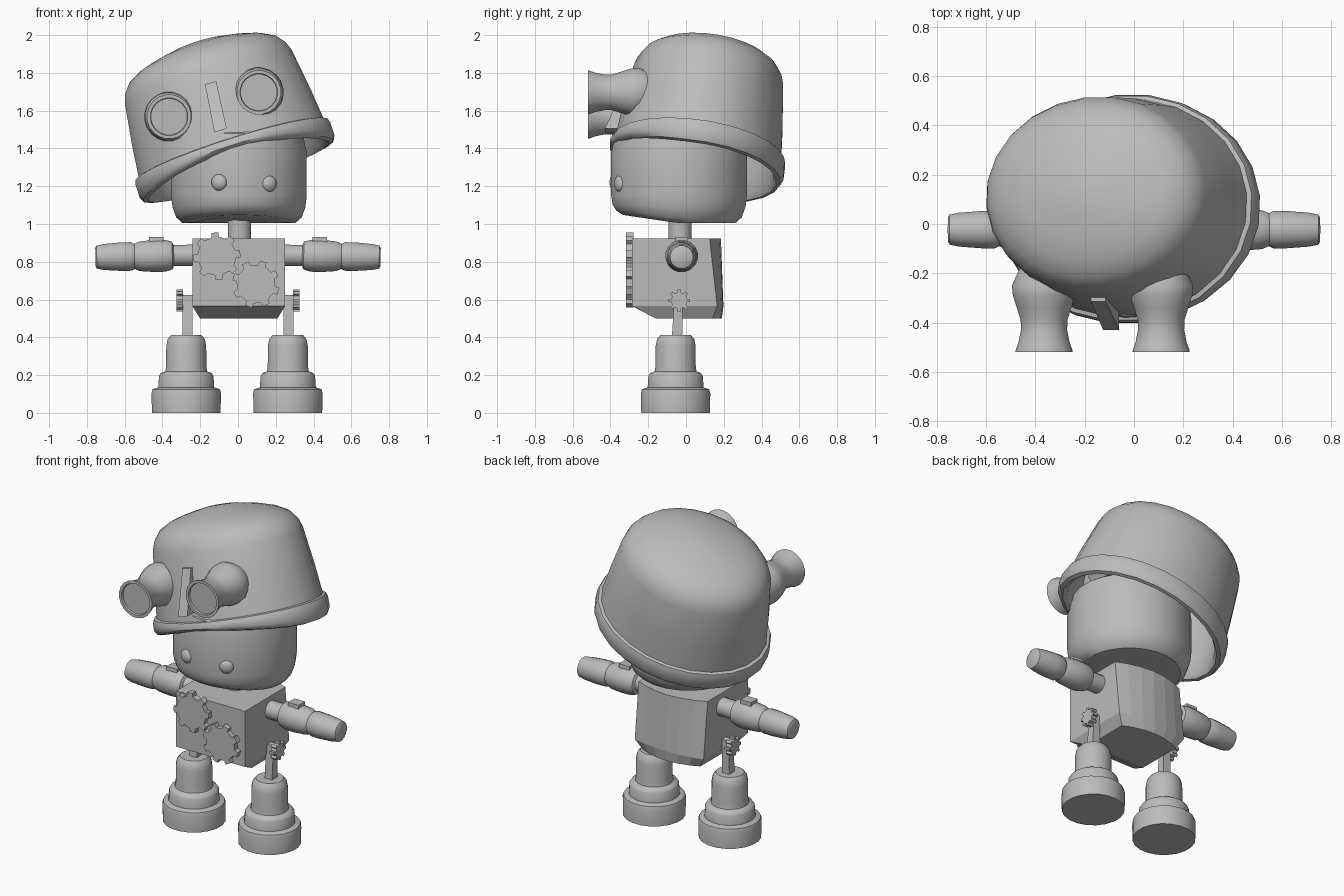
import bpy, bmesh, math
from mathutils import Matrix, Vector

if "Cube" in bpy.data.objects:
    bpy.data.objects.remove(bpy.data.objects["Cube"])

grey = bpy.data.materials.new("metal grey")
grey.diffuse_color = (0.5, 0.5, 0.5, 1)
grey.use_nodes = True
grey.node_tree.nodes["Principled BSDF"].inputs["Base Color"].default_value = grey.diffuse_color
X_AXIS = Matrix.Rotation(math.radians(90), 4, 'Y')     # local z -> +x
FRONT = Matrix.Rotation(math.radians(90), 4, 'X')      # local z -> -y


def finish(name, bm, mat=Matrix(), smooth=True):
    bmesh.ops.transform(bm, matrix=mat, verts=bm.verts)
    bmesh.ops.recalc_face_normals(bm, faces=bm.faces)
    me = bpy.data.meshes.new(name)
    bm.to_mesh(me)
    bm.free()
    me.materials.append(grey)
    ob = bpy.data.objects.new(name, me)
    bpy.context.collection.objects.link(ob)
    if smooth:
        bpy.ops.object.select_all(action='DESELECT')
        ob.select_set(True)
        bpy.context.view_layer.objects.active = ob
        bpy.ops.object.shade_smooth_by_angle(angle=math.radians(40))
    return ob


def loft(bm, rings, cap=True):
    vs = [[bm.verts.new(p) for p in r] for r in rings]
    n = len(vs[0])
    for a, b in zip(vs, vs[1:]):
        for i in range(n):
            j = (i + 1) % n
            bm.faces.new((a[i], a[j], b[j], b[i]))
    if cap:
        bm.faces.new(vs[0][::-1])
        bm.faces.new(vs[-1])


def lathe(name, profile, mat=Matrix(), segs=20, sy=1.0, warp=None):
    """Revolve (radius, height) pairs about local z."""
    bm = bmesh.new()
    rings = []
    for r, h in profile:
        ring = []
        for i in range(segs):
            a = 2 * math.pi * (i + 0.5) / segs
            p = Vector((r * math.cos(a), r * sy * math.sin(a), h))
            ring.append(warp(p) if warp else p)
        rings.append(ring)
    loft(bm, rings)
    return finish(name, bm, mat)


def gear(name, radius, root, thick, mat, teeth=8):
    bm = bmesh.new()
    ring = []
    for t in range(teeth):
        for f, r in ((-.25, root), (-.19, radius), (.19, radius), (.25, root)):
            a = 2 * math.pi * (t + f) / teeth
            ring.append((r * math.cos(a), r * math.sin(a)))
    loft(bm, [[(x, y, z) for x, y in ring] for z in (0, thick)])
    return finish(name, bm, mat, False)


def block(name, bottom, top, z0, z1):
    """Tapered block from two (x0, x1, y0, y1) rectangles."""
    bm = bmesh.new()
    loft(bm, [[(a, c, z), (b, c, z), (b, d, z), (a, d, z)]
              for (a, b, c, d), z in ((bottom, z0), (top, z1))])
    return finish(name, bm, smooth=False)


# body: box with bowed back and tapered underside
def footprint(w, front, side_back, back, z):
    pts = [(-w, front), (w, front), (w, side_back)]
    pts += [(w * f, back - (back - side_back) * abs(f) ** 2) for f in (.7, .35, 0, -.35, -.7)]
    return [(x + .004, y, z) for x, y in pts + [(-w, side_back)]]


bm = bmesh.new()
loft(bm, [footprint(.205, -.16, .14, .19, .5),
          footprint(.245, -.285, .165, .198, .565),
          footprint(.245, -.285, .125, .185, .922)])
finish("body", bm, smooth=False)

# chest gears
for i, (x, z, turn) in enumerate(((-.112, .83, 0), (.095, .682, 22))):
    gear(f"chest_gear_{i}", .126, .103, .04,
         Matrix.Translation((x, -.277, z)) @ FRONT @ Matrix.Rotation(math.radians(turn + 5), 4, 'Z'))

# neck
lathe("neck", [(.062, .9), (.062, 1.08)], Matrix.Translation((.007, -.032, 0)), 16)


# head with underside raised at the front
def raise_front(p):
    if p.z < 1.12:
        p.z += .055 * max(0, -p.y / .36) * (1.12 - p.z) / .12
    return p


lathe("head", [(.24, 1.004), (.30, 1.004), (.335, 1.035), (.355, 1.09), (.362, 1.15),
               (.362, 1.38), (.34, 1.48), (.27, 1.53)],
      Matrix.Translation((.005, -.037, 0)), 24, warp=raise_front)

# face studs
for i, (x, y, z) in enumerate(((-.1, -.378, 1.22), (.165, -.352, 1.213))):
    bm = bmesh.new()
    bmesh.ops.create_uvsphere(bm, u_segments=16, v_segments=10, radius=.043)
    finish(f"face_stud_{i}", bm, Matrix.Translation((x, y, z)) @
           Matrix.Rotation(x * 2.6, 4, 'Z') @ Matrix.Diagonal((1, .6, 1, 1)))

# helmet frame: tilted down to one side and slightly to the back
up = Vector((-.32, .14, 1)).normalized()
side = Vector((1, 0, .32)).normalized()
fwd = up.cross(side)
tilt = Matrix.Translation((-.01, .055, 1.32)) @ Matrix((side, fwd, up)).transposed().to_4x4()


# helmet shell with rolled brim, brim thinner at the front
def thin_front(p):
    if p.z < .06:
        f = max(0, -p.y / .47) ** 2
        p.z += .7 * f * (.06 - p.z)
    return p


lathe("helmet", [(.05, .50), (.30, .47), (.42, .40), (.475, .10), (.485, -.02), (.505, -.045),
                 (.53, -.04), (.546, -.01), (.546, .05), (.537, .075), (.518, .08), (.50, .25),
                 (.468, .48), (.45, .53), (.41, .58), (.34, .618), (.25, .645), (.13, .67), (.03, .68)],
      tilt, 24, .86, thin_front)

# nose wedge on the helmet
bm = bmesh.new()
loft(bm, [[(-.125, -.43, 1.485), (-.06, -.43, 1.505), (-.06, -.33, 1.505), (-.125, -.33, 1.485)],
          [(-.175, -.315, 1.74), (-.115, -.315, 1.755), (-.115, -.25, 1.755), (-.175, -.25, 1.74)]])
finish("nose_ridge", bm, smooth=False)

# flared goggle eyes
for i, (x, z) in enumerate(((-.365, 1.568), (.11, 1.697))):
    lathe(f"goggle_{i}", [(.10, .18), (.132, .25), (.128, .29), (.112, .34), (.096, .39), (.095, .43),
                          (.105, .48), (.116, .51), (.118, .52), (.1, .52), (.097, .508)],
          Matrix.Translation((x, 0, z)) @ FRONT)

# arms, legs and feet, once per side
for label, s in (("left", -1), ("right", 1)):
    arm = (Matrix.Translation((0, -.023, .84)) @ Matrix.Diagonal((s, 1, 1, 1)) @
           Matrix.Rotation(math.radians(1.2), 4, 'Y') @ X_AXIS)
    lathe(f"{label}_arm", [(.057, .2), (.057, .34), (.075, .348), (.086, .385), (.087, .44), (.08, .52),
                           (.068, .548), (.077, .565), (.077, .62), (.07, .71), (.062, .748), (.05, .755)],
          arm, 16)
    x0, x1 = sorted((s * .395, s * .47))
    block(f"{label}_arm_plate", (x0, x1, -.06, .015), (x0, x1, -.055, .01), .86, .932)
    # leg strut and hip gear
    cx = .268 * s
    block(f"{label}_leg", (cx - .026, cx + .026, -.075, -.02),
          (cx - .026, cx + .026, -.06, -.018), .40, .625)
    gear(f"{label}_hip_gear", .058, .043, .036,
         Matrix.Translation((.29 * s, -.036, .595)) @ Matrix.Diagonal((s, 1, 1, 1)) @ X_AXIS)
    # stepped foot
    lathe(f"{label}_foot", [(.184, .005), (.186, .11), (.18, .13), (.15, .14), (.146, .20), (.136, .216),
                            (.112, .225), (.108, .25), (.107, .36), (.1, .395), (.082, .417)],
          Matrix.Translation((-.274 if s < 0 else .264, -.055, -.005)), 20)
